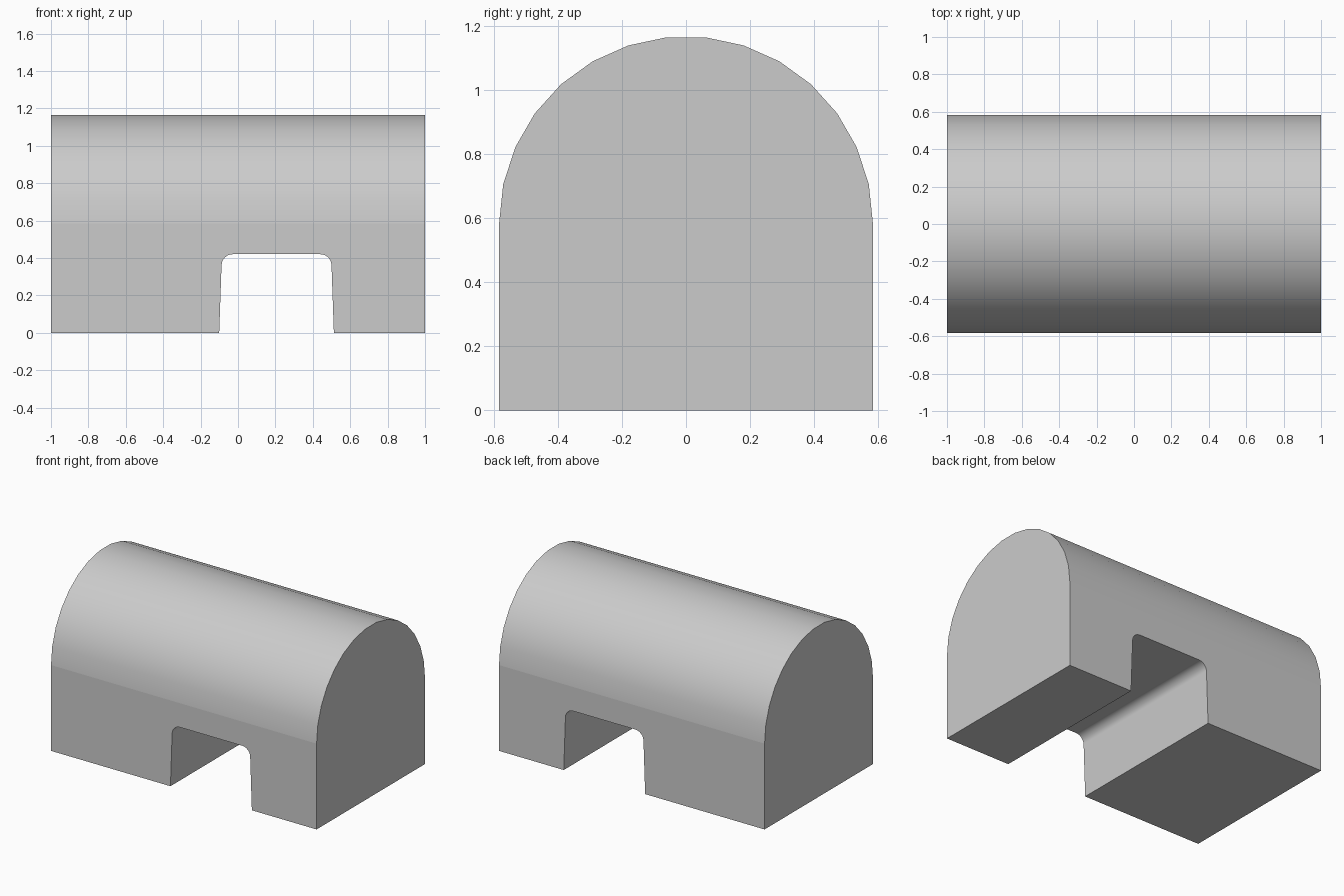
import bpy, bmesh
from math import radians, sin, cos

default = bpy.data.objects.get("Cube")
if default:
    bpy.data.objects.remove(default, do_unlink=True)

RADIUS = 0.583
SPRING = 0.584


def make_material(name, rgb):
    mat = bpy.data.materials.new(name)
    mat.use_nodes = True
    mat.diffuse_color = (*rgb, 1)
    mat.node_tree.nodes["Principled BSDF"].inputs["Base Color"].default_value = (*rgb, 1)
    return mat


def extrude_profile(name, points, offset):
    """Extrude a closed profile of 3D points into a solid prism."""
    bm = bmesh.new()
    face = bm.faces.new([bm.verts.new(p) for p in points])
    result = bmesh.ops.extrude_face_region(bm, geom=[face], use_keep_orig=True)
    moved = [v for v in result["geom"] if isinstance(v, bmesh.types.BMVert)]
    bmesh.ops.translate(bm, verts=moved, vec=offset)
    bmesh.ops.recalc_face_normals(bm, faces=bm.faces)
    mesh = bpy.data.meshes.new(name)
    bm.to_mesh(mesh)
    bm.free()
    obj = bpy.data.objects.new(name, mesh)
    bpy.context.collection.objects.link(obj)
    return obj


def arc(cx, cz, r, start, end, steps):
    angles = [radians(start + (end - start) * i / steps) for i in range(steps + 1)]
    return [(cx + r * cos(a), cz + r * sin(a)) for a in angles]


# Round-topped block, extruded along x
section = [(-RADIUS, 0), (RADIUS, 0)] + arc(0, SPRING, RADIUS, 0, 180, 15)
block = extrude_profile("arched_block", [(-1, y, z) for y, z in section], (2, 0, 0))
block.data.materials.append(make_material("light grey", (0.6, 0.6, 0.6)))

# Tapered channel with rounded upper corners, cut right through along y
FILLET = 0.06
opening = [(-0.104, -0.1), (0.516, -0.1)]
opening += arc(0.44, 0.36, FILLET, 2, 90, 6) + arc(-0.028, 0.36, FILLET, 90, 178, 6)
cutter = extrude_profile("channel_cutter", [(x, -1, z) for x, z in opening], (0, 2, 0))
cutter.hide_render = True

bpy.ops.object.select_all(action="DESELECT")
bpy.context.view_layer.objects.active = block
block.select_set(True)
cut = block.modifiers.new("channel", "BOOLEAN")
cut.operation = "DIFFERENCE"
cut.solver = "EXACT"
cut.object = cutter
bpy.ops.object.modifier_apply(modifier=cut.name)
bpy.data.objects.remove(cutter, do_unlink=True)

# Crease where the vault meets the straight walls, smooth elsewhere
mesh = block.data
for edge in mesh.edges:
    if all(abs(mesh.vertices[i].co.z - SPRING) < 0.001 for i in edge.vertices):
        edge.use_edge_sharp = True
bpy.ops.object.shade_smooth_by_angle(angle=radians(30))
weighted = block.modifiers.new("flat_walls", "WEIGHTED_NORMAL")
weighted.keep_sharp = True
